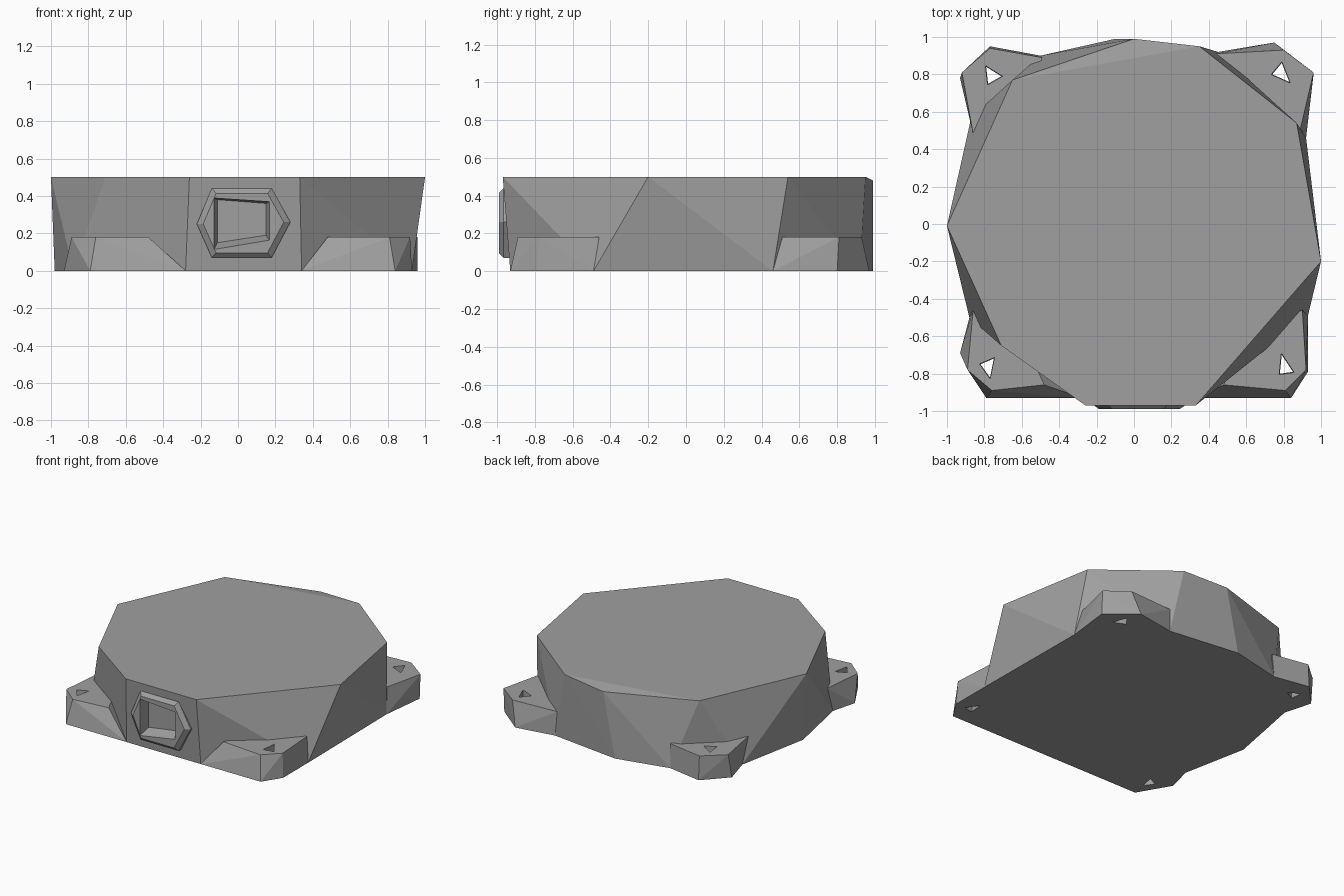
import bpy
import bmesh

start_cube = bpy.data.objects.get("Cube")
if start_cube:
    bpy.data.objects.remove(start_cube, do_unlink=True)

# One plain grey for the whole model
grey = bpy.data.materials.new("plain grey")
grey.use_nodes = True
colour = (0.35, 0.35, 0.35, 1.0)
grey.diffuse_color = colour
grey.node_tree.nodes["Principled BSDF"].inputs["Base Color"].default_value = colour


def ring(outline, z):
    """Lift a flat outline to a height."""
    return [(x, y, z) for x, y in outline]


def upright(outline, y):
    """Stand an x-z outline at a depth."""
    return [(x, y, z) for x, z in outline]


def hull(name, points):
    """Make a faceted convex solid around the points."""
    bm = bmesh.new()
    for point in points:
        bm.verts.new(point)
    result = bmesh.ops.convex_hull(bm, input=bm.verts[:])
    spare = {v for key in ("geom_interior", "geom_unused") for v in result[key]
             if isinstance(v, bmesh.types.BMVert)}
    bmesh.ops.delete(bm, geom=list(spare), context="VERTS")
    bmesh.ops.recalc_face_normals(bm, faces=bm.faces[:])
    mesh = bpy.data.meshes.new(name)
    bm.to_mesh(mesh)
    bm.free()
    mesh.materials.append(grey)
    obj = bpy.data.objects.new(name, mesh)
    bpy.context.scene.collection.objects.link(obj)
    return obj


def cut(target, cutter):
    """Carve the cutter out of the target."""
    modifier = target.modifiers.new("cut", "BOOLEAN")
    modifier.operation = "DIFFERENCE"
    modifier.solver = "EXACT"
    modifier.object = cutter
    bpy.context.view_layer.objects.active = target
    bpy.ops.object.modifier_apply(modifier=modifier.name)


def scaled(outline, factor):
    """Shrink or grow an outline about its middle."""
    cx = sum(p[0] for p in outline) / len(outline)
    cy = sum(p[1] for p in outline) / len(outline)
    return [(cx + (x - cx) * factor, cy + (y - cy) * factor) for x, y in outline]


HEIGHT = 0.5
LUG_HEIGHT = 0.18

# Main housing: an irregular flat-topped drum
housing_top = [(-0.26, -0.97), (0.33, -0.97), (1, -0.2), (0.87, 0.54),
               (0.35, 0.95), (-0.65, 0.77), (-1, -0.01), (-0.71, -0.65)]
housing_base = [(-0.28, -0.93), (0.34, -0.93), (0.93, -0.49), (0.92, 0.46),
                (0.45, 0.92), (-0.1, 0.99), (-0.5, 0.9), (-0.87, 0.57),
                (-0.98, 0), (-0.88, -0.5)]
housing = hull("housing", ring(housing_top, HEIGHT) + ring(housing_base, 0)
               + [(0, 0.99, 0.48)])

# Corner mounting lugs: top outline, base outline, screw hole
lugs = {
    "front_right_lug": (
        [(-0.86, -0.46), (-0.89, -0.78), (-0.76, -0.89), (-0.48, -0.86)],
        [(-0.88, -0.5), (-0.93, -0.69), (-0.79, -0.93), (-0.28, -0.93)],
        [(-0.75, -0.72), (-0.82, -0.75), (-0.77, -0.82)]),
    "front_left_lug": (
        [(0.48, -0.86), (0.81, -0.89), (0.92, -0.78), (0.9, -0.46)],
        [(0.34, -0.93), (0.84, -0.93), (0.93, -0.79), (0.93, -0.49)],
        [(0.79, -0.7), (0.85, -0.79), (0.78, -0.8)]),
    "back_left_lug": (
        [(0.44, 0.91), (0.8, 0.93), (0.96, 0.81), (0.89, 0.51)],
        [(0.45, 0.92), (0.75, 0.97), (0.96, 0.8), (0.92, 0.46)],
        [(0.79, 0.86), (0.74, 0.8), (0.83, 0.76)]),
    "back_right_lug": (
        [(-0.49, 0.89), (-0.77, 0.94), (-0.92, 0.81), (-0.86, 0.48)],
        [(-0.5, 0.9), (-0.77, 0.95), (-0.93, 0.78), (-0.87, 0.57)],
        [(-0.79, 0.84), (-0.71, 0.79), (-0.78, 0.75)]),
}
cutters = []
for name, (top, base, hole) in lugs.items():
    # Root point buried inside the housing
    root = [(0.6 if top[1][0] > 0 else -0.6, 0.6 if top[1][1] > 0 else -0.6)]
    lug = hull(name, ring(top + root, LUG_HEIGHT) + ring(base + root, 0))
    drill = hull(name + "_drill", ring(scaled(hole, 1.15), LUG_HEIGHT + 0.02)
                 + ring(hole, -0.02))
    cut(lug, drill)
    cutters.append(drill)

# Front port: six-sided raised rim with a tapered rectangular recess
rim_outline = [(-0.22, 0.25), (-0.14, 0.44), (0.18, 0.44),
               (0.28, 0.26), (0.18, 0.07), (-0.14, 0.07)]
port_rim = hull("port_rim", upright(rim_outline, -0.93)
                + upright(rim_outline, -0.965)
                + upright(scaled(rim_outline, 0.86), -0.99))
opening = [(-0.13, 0.39), (0.17, 0.37), (0.17, 0.16), (-0.13, 0.11)]
recess_back = [(-0.11, 0.38), (0.15, 0.36), (0.15, 0.19), (-0.11, 0.15)]
recess = hull("port_recess", upright(opening, -1.0) + upright(recess_back, -0.91))
cut(port_rim, recess)
cut(housing, recess)
cutters.append(recess)

for cutter in cutters:
    bpy.data.objects.remove(cutter, do_unlink=True)
